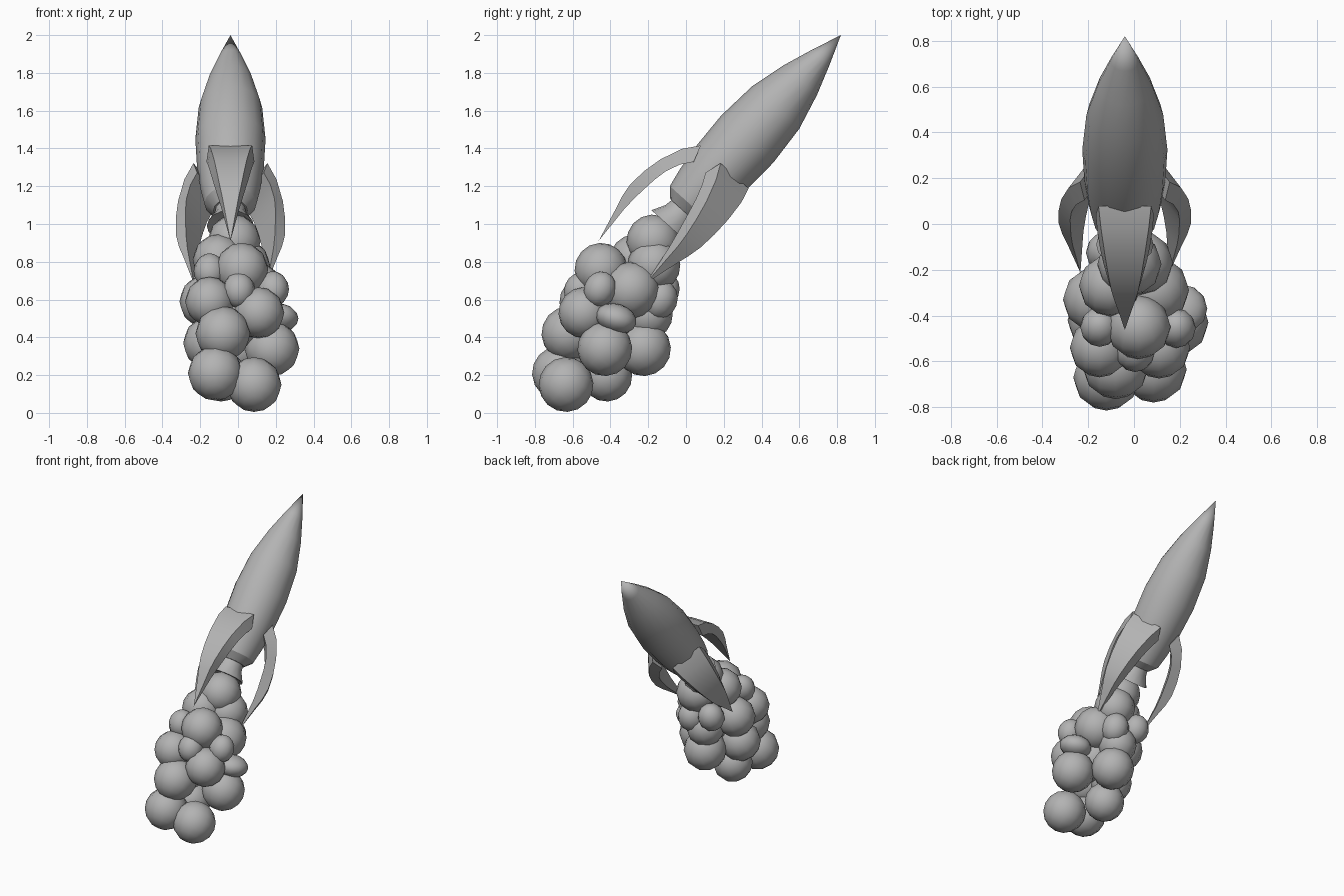
import bpy, bmesh, math
from mathutils import Vector, Matrix

cube = bpy.data.objects.get("Cube")
if cube:
    bpy.data.objects.remove(cube, do_unlink=True)

grey = bpy.data.materials.new("plain_grey")
grey.use_nodes = True
COLOUR = (0.45, 0.45, 0.45, 1)
grey.diffuse_color = COLOUR
grey.node_tree.nodes["Principled BSDF"].inputs["Base Color"].default_value = COLOUR

# Rocket frame: local z runs from the nose tip back down the tail
TILT = math.radians(42)
FRAME = Matrix.Translation((-0.04, 0.82, 2.0)) @ Matrix.Rotation(math.pi - TILT, 4, 'X')


def finish(name, bm, matrix=FRAME):
    bmesh.ops.recalc_face_normals(bm, faces=bm.faces)
    mesh = bpy.data.meshes.new(name)
    bm.to_mesh(mesh)
    bm.free()
    mesh.materials.append(grey)
    ob = bpy.data.objects.new(name, mesh)
    ob.matrix_world = matrix
    bpy.context.collection.objects.link(ob)
    # Smooth the curved faces, keep real edges crisp
    bpy.ops.object.select_all(action='DESELECT')
    ob.select_set(True)
    bpy.context.view_layer.objects.active = ob
    bpy.ops.object.shade_smooth_by_angle(angle=math.radians(32))


def lathe(name, profile, sides=16):
    bm = bmesh.new()
    verts = [bm.verts.new((r, 0, s)) for s, r in profile]
    edges = [bm.edges.new(pair) for pair in zip(verts, verts[1:])]
    bmesh.ops.spin(bm, geom=verts + edges, cent=(0, 0, 0), axis=(0, 0, 1),
                   angle=math.tau, steps=sides)
    bmesh.ops.remove_doubles(bm, verts=bm.verts, dist=0.0005)
    finish(name, bm)


# Hull and flared nozzle
lathe("hull", [(0, 0), (0.16, 0.062), (0.32, 0.118), (0.515, 0.168), (0.74, 0.186),
               (0.94, 0.177), (1.1, 0.158), (1.2, 0.138), (1.25, 0.09), (1.25, 0)])
lathe("nozzle", [(1.24, 0), (1.24, 0.08), (1.29, 0.088), (1.36, 0.125), (1.36, 0.11), (1.3, 0)])

# Fin sections: (outer s, r, half width), (inner s, r, half width)
SECTIONS = [
    ((0.93, 0.16, 0.115), (1.02, 0.13, 0.127)),
    ((1.01, 0.222, 0.104), (1.08, 0.175, 0.12)),
    ((1.128, 0.27, 0.087), (1.157, 0.207, 0.108)),
    ((1.23, 0.292, 0.073), (1.23, 0.221, 0.095)),
    ((1.333, 0.3, 0.058), (1.30, 0.228, 0.08)),
    ((1.41, 0.29, 0.044), (1.37, 0.234, 0.065)),
    ((1.49, 0.268, 0.03), (1.45, 0.236, 0.047)),
]


def fin(name, angle):
    bm = bmesh.new()
    rings = []
    for (so, ro, wo), (si, ri, wi) in SECTIONS:
        rings.append([bm.verts.new(p) for p in
                      ((-wo, ro, so), (wo, ro, so), (wi, ri, si), (-wi, ri, si))])
    tip = bm.verts.new((0, 0.224, 1.668))
    bm.faces.new(rings[0])
    for a, b in zip(rings, rings[1:]):
        for i in range(4):
            j = (i + 1) % 4
            bm.faces.new((a[i], a[j], b[j], b[i]))
    for i in range(4):
        bm.faces.new((rings[-1][i], rings[-1][(i + 1) % 4], tip))
    finish(name, bm, FRAME @ Matrix.Rotation(angle, 4, 'Z'))


# The local +y side must face up and forward
up_front = Vector((0, -math.cos(TILT), math.sin(TILT)))
base = 0 if (FRAME.to_3x3() @ Vector((0, 1, 0))).dot(up_front) > 0 else math.pi
for i, label in enumerate(("upper", "left", "right")):
    fin(label + "_fin", base + i * math.tau / 3)

# Exhaust smoke: x, y, z, radius
PUFFS = [
    (-0.02, -0.175, 0.91, 0.14), (-0.105, -0.27, 0.81, 0.135), (0.03, -0.17, 0.78, 0.14),
    (0.02, -0.45, 0.76, 0.14), (0.09, -0.29, 0.65, 0.15), (-0.17, -0.33, 0.59, 0.14),
    (0.11, -0.54, 0.53, 0.135), (-0.08, -0.62, 0.42, 0.145), (-0.15, -0.54, 0.59, 0.13),
    (0.18, -0.43, 0.34, 0.145), (-0.12, -0.67, 0.21, 0.145), (0.085, -0.635, 0.15, 0.145),
    (0.0, -0.225, 0.34, 0.145), (-0.15, -0.42, 0.37, 0.14),
    (-0.09, -0.42, 0.195, 0.135), (-0.02, -0.2, 0.52, 0.13), (0.0, -0.42, 0.5, 0.16),
]
SMALL = [
    (0.005, -0.56, 0.65, 0.085), (0.185, -0.455, 0.655, 0.085), (-0.15, -0.45, 0.75, 0.085),
    (0.05, -0.14, 0.6, 0.095), (-0.12, -0.125, 0.65, 0.09),
]


def puff(name, x, y, z, radius, squash=1, turn=0):
    bm = bmesh.new()
    bmesh.ops.create_uvsphere(bm, u_segments=12, v_segments=8, radius=radius)
    shape = Matrix.Rotation(turn, 4, 'X') @ Matrix.Diagonal((1, 1, squash, 1))
    finish(name, bm, Matrix.Translation((x, y, z)) @ shape)


for i, p in enumerate(PUFFS):
    puff(f"smoke_puff_{i + 1}", *p, turn=-TILT)
for i, p in enumerate(SMALL):
    puff(f"small_puff_{i + 1}", *p, squash=1.12, turn=-TILT / 2)
puff("flat_puff", 0.21, -0.37, 0.5, 0.11, squash=0.7, turn=-0.3)
